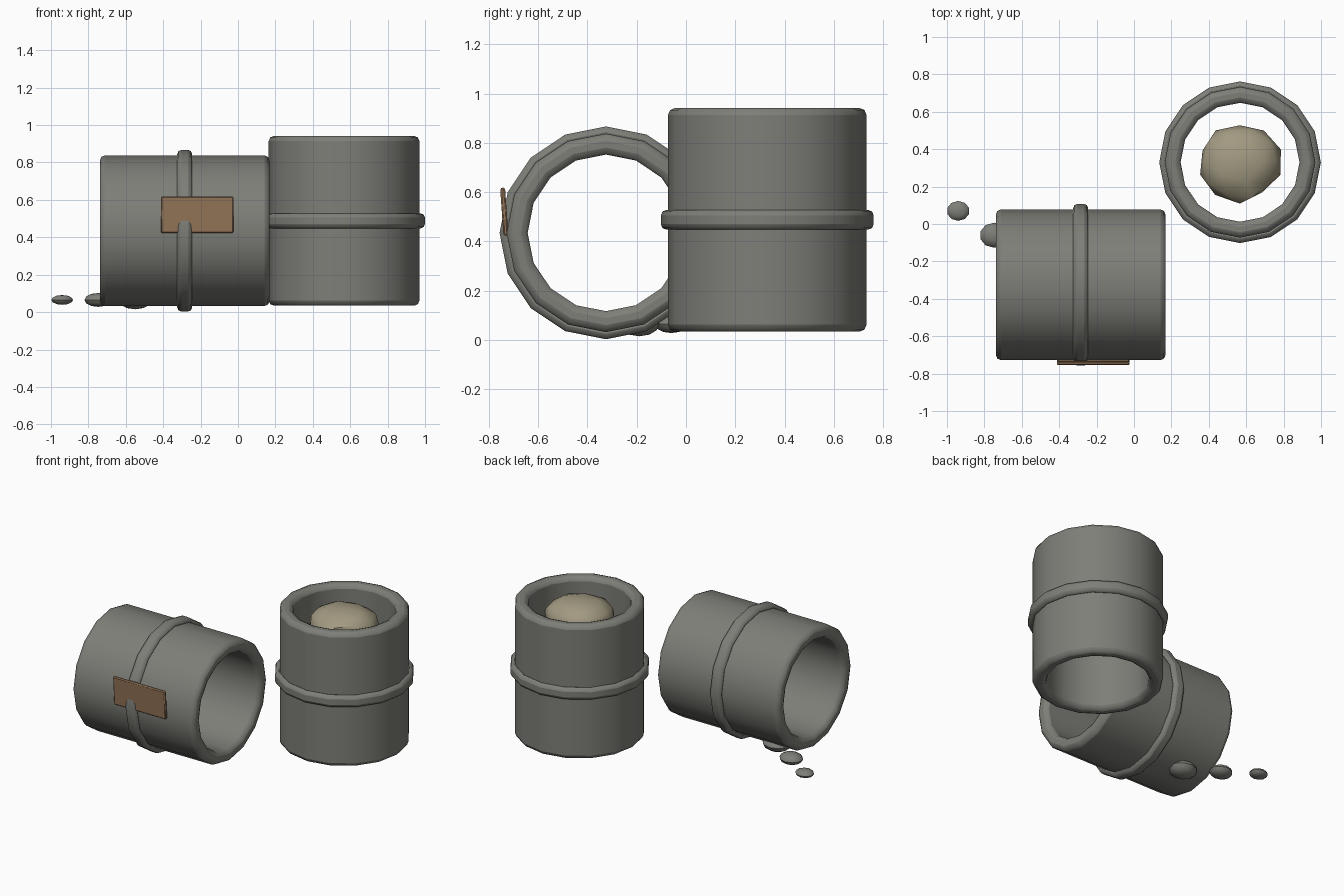
import bpy, bmesh, math, random
from mathutils import Vector

if "Cube" in bpy.data.objects:
    bpy.data.objects.remove(bpy.data.objects["Cube"])


def material(name, rgb):
    m = bpy.data.materials.new(name)
    m.use_nodes = True
    m.diffuse_color = (*rgb, 1)
    m.node_tree.nodes["Principled BSDF"].inputs["Base Color"].default_value = (*rgb, 1)
    return m


GREY = material("weathered grey", (0.21, 0.21, 0.19))
TAN = material("dusty tan", (0.36, 0.32, 0.22))
BROWN = material("rusty brown", (0.30, 0.18, 0.10))


def add(name, bm, mat, loc, rot=(0, 0, 0), bevel=0, segments=2):
    bmesh.ops.recalc_face_normals(bm, faces=bm.faces)
    mesh = bpy.data.meshes.new(name)
    bm.to_mesh(mesh)
    bm.free()
    mesh.materials.append(mat)
    ob = bpy.data.objects.new(name, mesh)
    bpy.context.collection.objects.link(ob)
    ob.location, ob.rotation_euler = loc, rot
    if bevel:
        mod = ob.modifiers.new("rounded edges", "BEVEL")
        mod.width, mod.segments = bevel, segments
        mod.limit_method, mod.angle_limit = "ANGLE", 0.7
    bpy.ops.object.select_all(action="DESELECT")
    ob.select_set(True)
    bpy.context.view_layer.objects.active = ob
    bpy.ops.object.shade_smooth_by_angle(angle=math.radians(40))
    return ob


def tube(outer, inner, length, sides=16):
    """Open hollow cylinder around z, centred on its middle."""
    bm = bmesh.new()
    h = length / 2
    profile = [(outer, -h), (outer, h), (inner, h), (inner, -h)]
    rings = []
    for i in range(sides):
        a = math.tau * i / sides
        rings.append([bm.verts.new((r * math.cos(a), r * math.sin(a), z)) for r, z in profile])
    for i, ring in enumerate(rings):
        nxt = rings[(i + 1) % sides]
        for j in range(4):
            k = (j + 1) % 4
            bm.faces.new((ring[j], nxt[j], nxt[k], ring[k]))
    return bm


# Two pipe sections, each with a raised band round the middle
for name, loc, rot in (("upright", (0.567, 0.33, 0.488), (0, 0, 0)),
                       ("fallen", (-0.285, -0.325, 0.435), (0, math.pi / 2, 0))):
    add(name + "_pipe", tube(0.403, 0.318, 0.908), GREY, loc, rot, 0.028)
    add(name + "_pipe_band", tube(0.432, 0.385, 0.08), GREY, loc, rot, 0.022)

# Rusty plate on the front of the fallen pipe
bm = bmesh.new()
bmesh.ops.create_cube(bm, size=1)
bmesh.ops.scale(bm, verts=bm.verts, vec=(0.39, 0.02, 0.195))
add("rusty_plate", bm, BROWN, (-0.218, -0.738, 0.521), (0.07, 0, 0), 0.006, 1)

# Lumpy rock lodged in the upright pipe
random.seed(4)
bm = bmesh.new()
bmesh.ops.create_icosphere(bm, subdivisions=2, radius=1)
for v in bm.verts:
    v.co *= random.uniform(0.93, 1.07)
bmesh.ops.scale(bm, verts=bm.verts, vec=(0.22, 0.21, 0.115))
add("lodged_rock", bm, TAN, (0.566, 0.33, 0.83))

# Flat pebbles trailing away from the fallen pipe
for i, (x, y, r, h) in enumerate(((-0.55, -0.19, 0.095, 0.05),
                                  (-0.748, -0.06, 0.077, 0.037),
                                  (-0.94, 0.07, 0.061, 0.026))):
    bm = bmesh.new()
    bmesh.ops.create_uvsphere(bm, u_segments=10, v_segments=6, radius=1)
    bmesh.ops.scale(bm, verts=bm.verts, vec=(r, r * 0.87, h))
    add(f"pebble_{i + 1}", bm, GREY, (x, y, 0.065))
